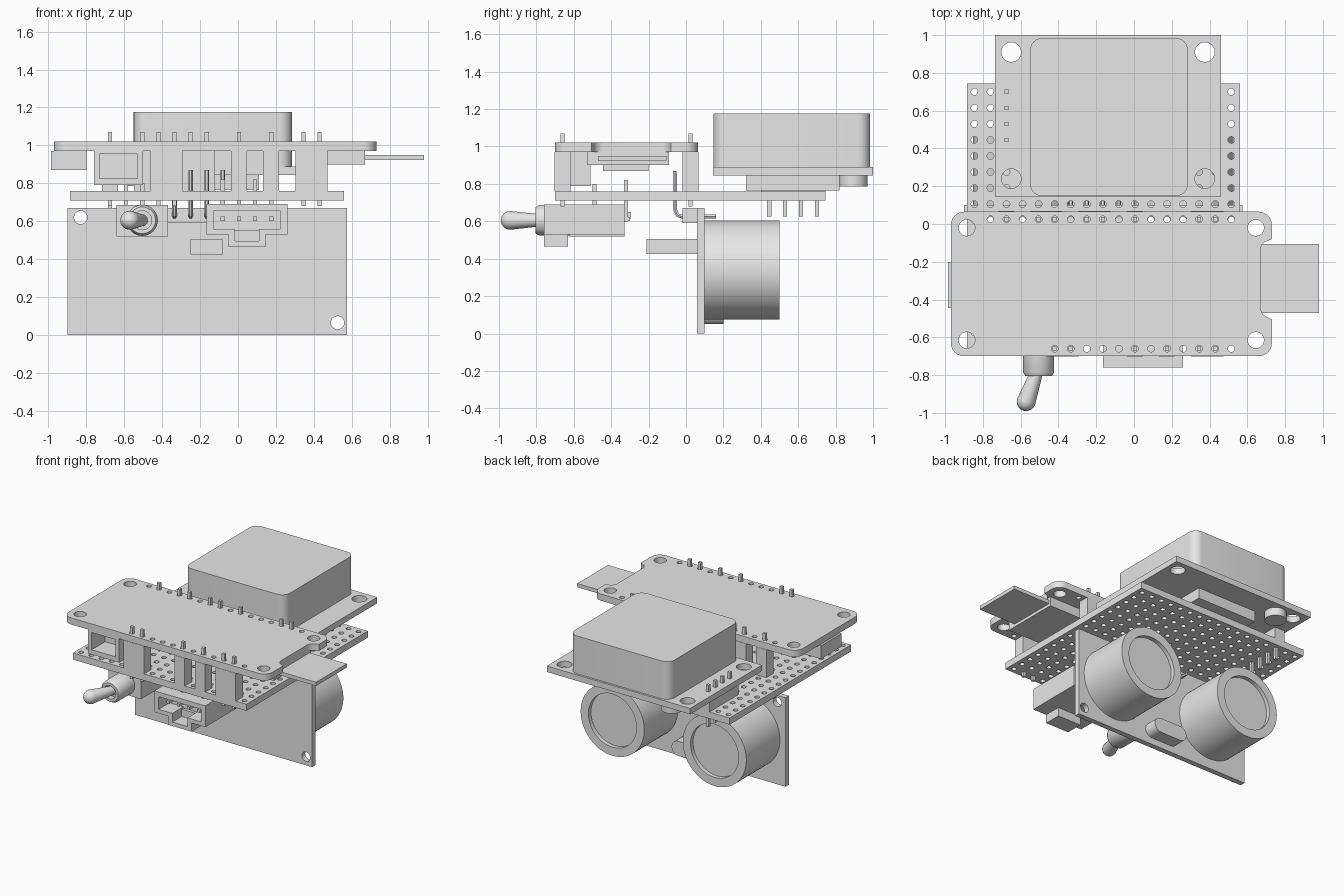
import bpy, bmesh, math
from mathutils import Matrix, Vector

if "Cube" in bpy.data.objects:
    bpy.data.objects.remove(bpy.data.objects["Cube"], do_unlink=True)

grey = bpy.data.materials.new("light_grey")
grey.use_nodes = True
grey.diffuse_color = (0.8, 0.8, 0.8, 1)
grey.node_tree.nodes["Principled BSDF"].inputs["Base Color"].default_value = grey.diffuse_color

PITCH = 0.085
UPRIGHT = Matrix.Rotation(math.pi / 2, 4, "X")     # plate drawn in x-z, thick along y


def finish(name, mesh):
    """Clean a mesh, make its object, colour it and smooth its round sides."""
    bm = bmesh.new()
    bm.from_mesh(mesh)
    bmesh.ops.remove_doubles(bm, verts=bm.verts, dist=0.0002)
    bmesh.ops.recalc_face_normals(bm, faces=bm.faces)
    bm.to_mesh(mesh)
    bm.free()
    mesh.materials.clear()
    mesh.materials.append(grey)
    ob = bpy.data.objects.new(name, mesh)
    bpy.context.collection.objects.link(ob)
    bpy.ops.object.select_all(action="DESELECT")
    ob.select_set(True)
    bpy.context.view_layer.objects.active = ob
    bpy.ops.object.shade_smooth_by_angle(angle=math.radians(35))
    return ob


def boxes(name, spans):
    """Boxes given as (x0, x1, y0, y1, z0, z1), joined in one object."""
    bm = bmesh.new()
    for x0, x1, y0, y1, z0, z1 in spans:
        m = Matrix.Translation(((x0 + x1) / 2, (y0 + y1) / 2, (z0 + z1) / 2))
        m = m @ Matrix.Diagonal((x1 - x0, y1 - y0, z1 - z0, 1))
        bmesh.ops.create_cube(bm, size=1, matrix=m)
    mesh = bpy.data.meshes.new(name)
    bm.to_mesh(mesh)
    bm.free()
    ob = finish(name, mesh)
    return ob


def circle(x, y, r, n=20):
    return [(x + r * math.cos(k * math.tau / n), y + r * math.sin(k * math.tau / n)) for k in range(n)]


def rect(x0, x1, y0, y1, r=0):
    return fillet([(x0, y0, r), (x1, y0, r), (x1, y1, r), (x0, y1, r)])


def fillet(corners, steps=6):
    """Polygon of (x, y, radius) corners with rounded turns."""
    out = []
    for k, (x, y, r) in enumerate(corners):
        p = Vector((x, y))
        if r == 0:
            out.append((x, y))
            continue
        a = p + (Vector(corners[k - 1][:2]) - p).normalized() * r
        b = p + (Vector(corners[(k + 1) % len(corners)][:2]) - p).normalized() * r
        w = math.sqrt(0.5)
        for s in range(steps + 1):
            t = s / steps
            f, g, h = (1 - t) ** 2, 2 * w * t * (1 - t), t * t
            out.append(tuple((a * f + p * g + b * h) / (f + g + h)))
    return out


def plate(name, outline, lo, hi, holes=(), upright=False):
    """Extrude an outline with holes from lo to hi, along z or (upright) along y."""
    cu = bpy.data.curves.new(name, "CURVE")
    cu.dimensions = "2D"
    cu.fill_mode = "BOTH"
    cu.extrude = (hi - lo) / 2
    for loop in [outline, *holes]:
        sp = cu.splines.new("POLY")
        sp.points.add(len(loop) - 1)
        for pt, (x, y) in zip(sp.points, loop):
            pt.co = (x, y, 0, 1)
        sp.use_cyclic_u = True
    tmp = bpy.data.objects.new(name + "_curve", cu)
    bpy.context.collection.objects.link(tmp)
    mesh = bpy.data.meshes.new_from_object(tmp.evaluated_get(bpy.context.evaluated_depsgraph_get()))
    bpy.data.objects.remove(tmp)
    mid = (lo + hi) / 2
    mesh.transform(Matrix.Translation((0, mid, 0)) @ UPRIGHT if upright else Matrix.Translation((0, 0, mid)))
    return finish(name, mesh)


def lathe(name, profile, origin, axis, n=40):
    """Turn a (radius, distance) profile around an axis."""
    m = Matrix.Translation(origin) @ Vector(axis).to_track_quat("Z", "Y").to_matrix().to_4x4()
    bm = bmesh.new()
    rings = [[bm.verts.new(m @ Vector((x, y, d))) for x, y in circle(0, 0, r, n)] for r, d in profile]
    for a, b in zip(rings, rings[1:]):
        for k in range(n):
            bm.faces.new((a[k - 1], a[k], b[k], b[k - 1]))
    bm.faces.new(rings[0])
    bm.faces.new(rings[-1])
    mesh = bpy.data.meshes.new(name)
    bm.to_mesh(mesh)
    bm.free()
    return finish(name, mesh)


def pins(name, places, z0, z1, r=0.011):
    return boxes(name, [(x - r, x + r, y - r, y + r, z0, z1) for x, y in places])


# Perforated base board
grid_x = [-0.845 + PITCH * i for i in range(17)]
grid_y = [-0.66 + PITCH * j for j in range(17)]
plate("perforated_board", rect(-0.885, 0.56, -0.70, 0.745), 0.71, 0.76,
      [circle(x, y, 0.018, 12) for x in grid_x for y in grid_y])

# Controller board with a notch for the display ribbon
outline = fillet([(-0.97, -0.70, 0.07), (0.73, -0.70, 0.07), (0.73, -0.505, 0), (0.67, -0.475, 0.03),
                  (0.67, -0.105, 0.03), (0.73, -0.08, 0), (0.73, 0.065, 0.07), (-0.97, 0.065, 0.07)])
mounts = [circle(x, y, 0.043, 24) for x in (-0.885, 0.645) for y in (-0.02, -0.615)]
rows = [circle(x, 0.025, 0.018, 12) for x in grid_x[1:]] + [circle(x, -0.66, 0.018, 12) for x in grid_x[5:]]
plate("controller_board", outline, 0.97, 1.02, mounts + rows)
boxes("display_module", [(0.375, 0.67, -0.53, -0.09, 0.90, 0.97)])
boxes("display_ribbon", [(0.60, 0.98, -0.47, -0.105, 0.922, 0.95)])
boxes("usb_socket", [(-0.985, -0.80, -0.445, -0.20, 0.87, 0.97)])
plate("battery_socket_shell", rect(-0.76, -0.50, 0.79, 0.97), -0.70, -0.54,
      [rect(-0.73, -0.53, 0.825, 0.955)], upright=True)
boxes("battery_socket_back", [(-0.76, -0.50, -0.54, -0.51, 0.79, 0.97)])

# Stacking headers and their pins
back = [(grid_x[i], 0.025) for i in (2, 4, 5, 7, 8, 10, 14, 15)]
front = [(grid_x[i], -0.66) for i in (5, 6, 10, 12, 14, 15)]
h = PITCH / 2
boxes("stacking_headers", [(x - h, x + h, y - h, y + h, 0.76, 0.97) for x, y in back + front])
pins("stacking_pins", back + front, 0.68, 1.07)

# Antenna receiver on its own board
plate("receiver_board", rect(-0.735, 0.46, 0.145, 1.0), 0.845, 0.89,
      [circle(x, y, 0.052, 28) for x in (-0.65, 0.375) for y in (0.24, 0.91)])
plate("antenna_block", rect(-0.55, 0.285, 0.147, 0.985, 0.065), 0.89, 1.175)
boxes("receiver_chip", [(-0.39, 0.11, 0.32, 0.82, 0.765, 0.845)])
lathe("backup_cell", [(0.075, 0), (0.075, 0.06)], (-0.51, 0.895, 0.785), (0, 0, 1))
boxes("receiver_header", [(-0.717, -0.633, 0.40, 0.745, 0.76, 0.845)])
pins("receiver_pins", [(grid_x[2], y) for y in grid_y[13:]], 0.625, 0.94)

# Ultrasonic range sensor
plate("sensor_board", rect(-0.90, 0.575, 0, 0.67), 0.06, 0.10,
      [circle(-0.83, 0.62, 0.035), circle(0.525, 0.065, 0.035)], upright=True)
for side, x in (("left", 0.263), ("right", -0.588)):
    lathe(side + "_transducer", [(0.265, 0), (0.265, 0.40), (0.2, 0.40), (0.2, 0.37)],
          (x, 0.10, 0.34), (0, 1, 0), 64)
plate("sensor_crystal", rect(-0.30, -0.02, 0.05, 0.16, 0.054), 0.10, 0.20, upright=True)
boxes("sensor_plug", [(-0.25, -0.08, -0.21, 0.06, 0.425, 0.505)])
sensor_x = grid_x[6:10]
boxes("sensor_header", [(sensor_x[0] - h, sensor_x[-1] + h, -0.02, 0.06, 0.59, 0.67)])
for k, x in enumerate(sensor_x):
    path = [(0.16, 0.625), (-0.02, 0.625), (-0.045, 0.633), (-0.058, 0.66), (-0.06, 0.87)]
    cu = bpy.data.curves.new("bent_pin", "CURVE")
    cu.dimensions = "3D"
    cu.bevel_depth = 0.012
    cu.bevel_resolution = 1
    cu.use_fill_caps = True
    sp = cu.splines.new("POLY")
    sp.points.add(len(path) - 1)
    for pt, (y, z) in zip(sp.points, path):
        pt.co = (x, y, z, 1)
    tmp = bpy.data.objects.new("bent_pin_curve", cu)
    bpy.context.collection.objects.link(tmp)
    mesh = bpy.data.meshes.new_from_object(tmp.evaluated_get(bpy.context.evaluated_depsgraph_get()))
    bpy.data.objects.remove(tmp)
    finish(f"bent_pin_{k + 1}", mesh)

# Toggle switch
boxes("switch_body", [(-0.64, -0.37, -0.625, -0.33, 0.52, 0.685)])
lathe("switch_bushing", [(0.082, 0), (0.082, 0.165), (0.07, 0.185), (0.05, 0.185), (0.05, 0.14)],
      (-0.505, -0.62, 0.605), (0, -1, 0))
tip = [(0.05 * math.cos(a), 0.195 + 0.05 * math.sin(a)) for a in (0, 0.35, 0.7, 1.05, 1.4, 1.55)]
lathe("switch_lever", [(0.03, 0)] + tip, (-0.505, -0.757, 0.605), (-0.36, -1, 0))
pins("switch_terminals", [(x, -0.49) for x in grid_x[3:6]], 0.66, 0.80)
boxes("switch_tabs", [(x - 0.025, x + 0.025, -0.33, -0.295, 0.615, 0.65) for x in grid_x[3:6]])

# Four-way cable socket, open at the front with a keyed slot below
socket = [(-0.165, 0.53), (-0.05, 0.53), (-0.05, 0.465), (0.145, 0.465), (0.145, 0.53),
          (0.26, 0.53), (0.26, 0.69), (-0.165, 0.69)]
cavity = [(-0.13, 0.56), (-0.015, 0.56), (-0.015, 0.495), (0.11, 0.495), (0.11, 0.56),
          (0.225, 0.56), (0.225, 0.655), (-0.13, 0.655)]
plate("socket_shell", socket, -0.76, -0.63, [cavity], upright=True)
boxes("socket_body", [(-0.165, 0.26, -0.63, -0.33, 0.53, 0.69)])
boxes("socket_key_back", [(-0.05, 0.145, -0.65, -0.63, 0.465, 0.55)])
socket_x = grid_x[9:13]
boxes("socket_contacts", [(x - 0.011, x + 0.011, -0.72, -0.30, 0.602, 0.624) for x in socket_x])
pins("socket_pins", [(x, -0.32) for x in socket_x], 0.60, 0.82)
